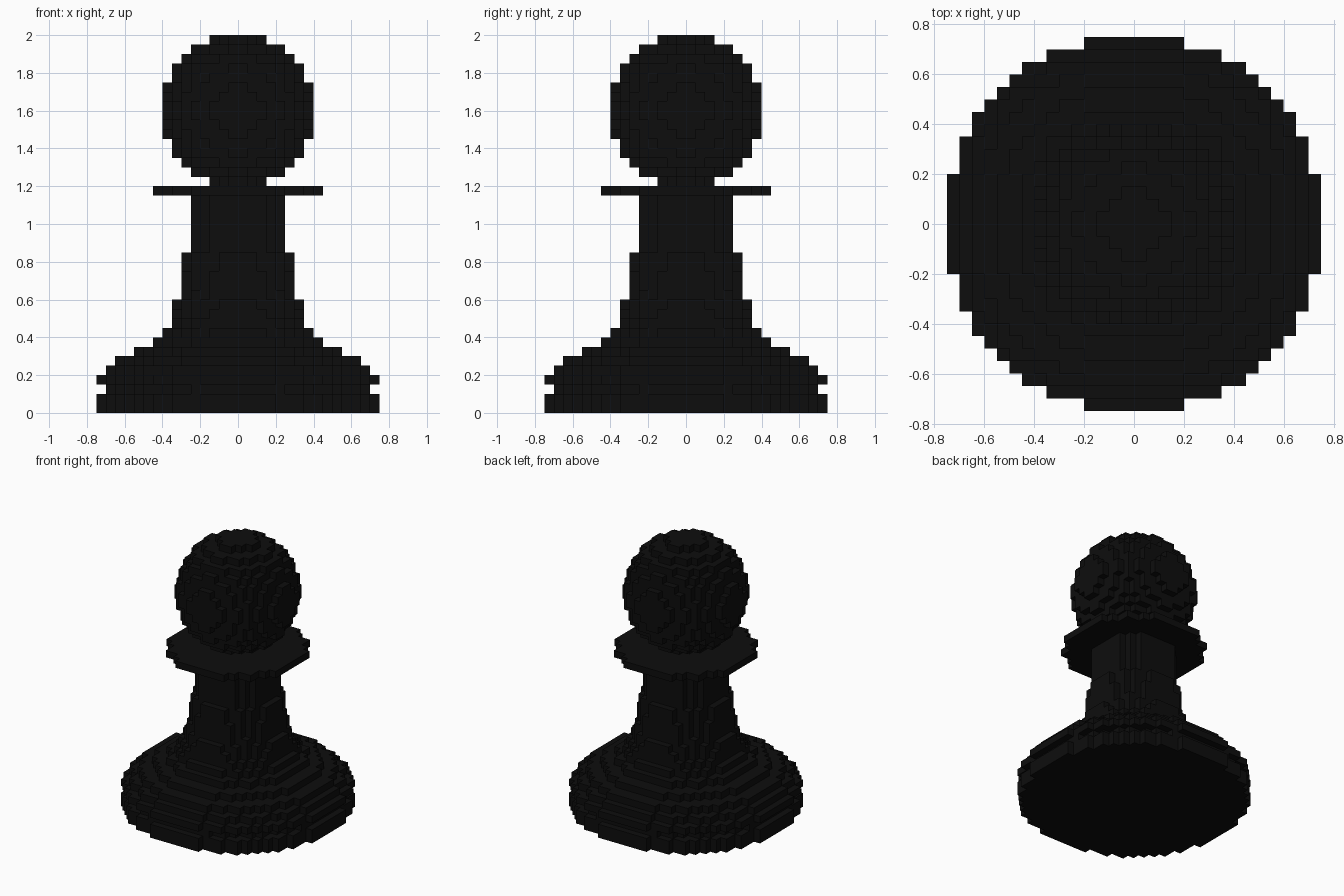
import bpy, bmesh, math
from mathutils import Vector

if "Cube" in bpy.data.objects:
    bpy.data.objects.remove(bpy.data.objects["Cube"])

V = 0.05  # block size

# One flat colour
black = bpy.data.materials.new("near black")
black.diffuse_color = (0.004, 0.004, 0.004, 1)
black.use_nodes = True
black.node_tree.nodes["Principled BSDF"].inputs["Base Color"].default_value = black.diffuse_color

# Turned profile as (height, radius) points, sampled at each block layer
BASE = [(0.025, .758), (0.075, .758), (0.125, .715), (0.175, .758), (0.225, .71),
        (0.275, .655), (0.325, .565), (0.375, .465), (0.425, .41)]
STEM = [(0.475, .37), (0.575, .335), (0.625, .322), (0.825, .287), (0.875, .272), (1.125, .259)]
COLLAR = [(1.175, .463)]


def radius_at(profile, z):
    for (z0, r0), (z1, r1) in zip(profile, profile[1:]):
        if z <= z1 + 1e-6:
            return r0 + (r1 - r0) * (z - z0) / (z1 - z0)
    return profile[-1][1]


def head_radius(z):
    return math.sqrt(max(0.0, 0.16 - (z - 1.6) ** 2))


# Layer ranges of each part: first layer, end layer, radius rule
PARTS = {
    "base": (0, 9, lambda z: radius_at(BASE, z)),
    "stem": (9, 23, lambda z: radius_at(STEM, z)),
    "collar": (23, 24, lambda z: radius_at(COLLAR, z)),
    "head": (24, 40, head_radius),
}


def blocks(k0, k1, rule):
    cells = set()
    for k in range(k0, k1):
        r = rule((k + .5) * V)
        for i in range(-16, 16):
            for j in range(-16, 16):
                if math.hypot(i + .5, j + .5) * V <= r:
                    cells.add((i, j, k))
    return cells


cells_of = {name: blocks(*spec) for name, spec in PARTS.items()}
filled = set().union(*cells_of.values())


# Build only the exposed block faces of each part
def build(name, cells):
    bm = bmesh.new()
    for c in cells:
        centre = (Vector(c) + Vector((.5, .5, .5))) * V
        for axis in range(3):
            for s in (-1, 1):
                nb = list(c)
                nb[axis] += s
                if tuple(nb) in filled:
                    continue
                n, u, w = Vector((0, 0, 0)), Vector((0, 0, 0)), Vector((0, 0, 0))
                n[axis] = s * V / 2
                u[(axis + 1) % 3] = V / 2
                w[(axis + 2) % 3] = s * V / 2
                p = centre + n
                bm.faces.new([bm.verts.new(q) for q in
                              (p - u - w, p + u - w, p + u + w, p - u + w)])
    bmesh.ops.remove_doubles(bm, verts=bm.verts, dist=0.001)
    me = bpy.data.meshes.new(name)
    bm.to_mesh(me)
    bm.free()
    me.materials.append(black)
    bpy.context.collection.objects.link(bpy.data.objects.new(name, me))


for part, cells in cells_of.items():
    build(part, cells)
